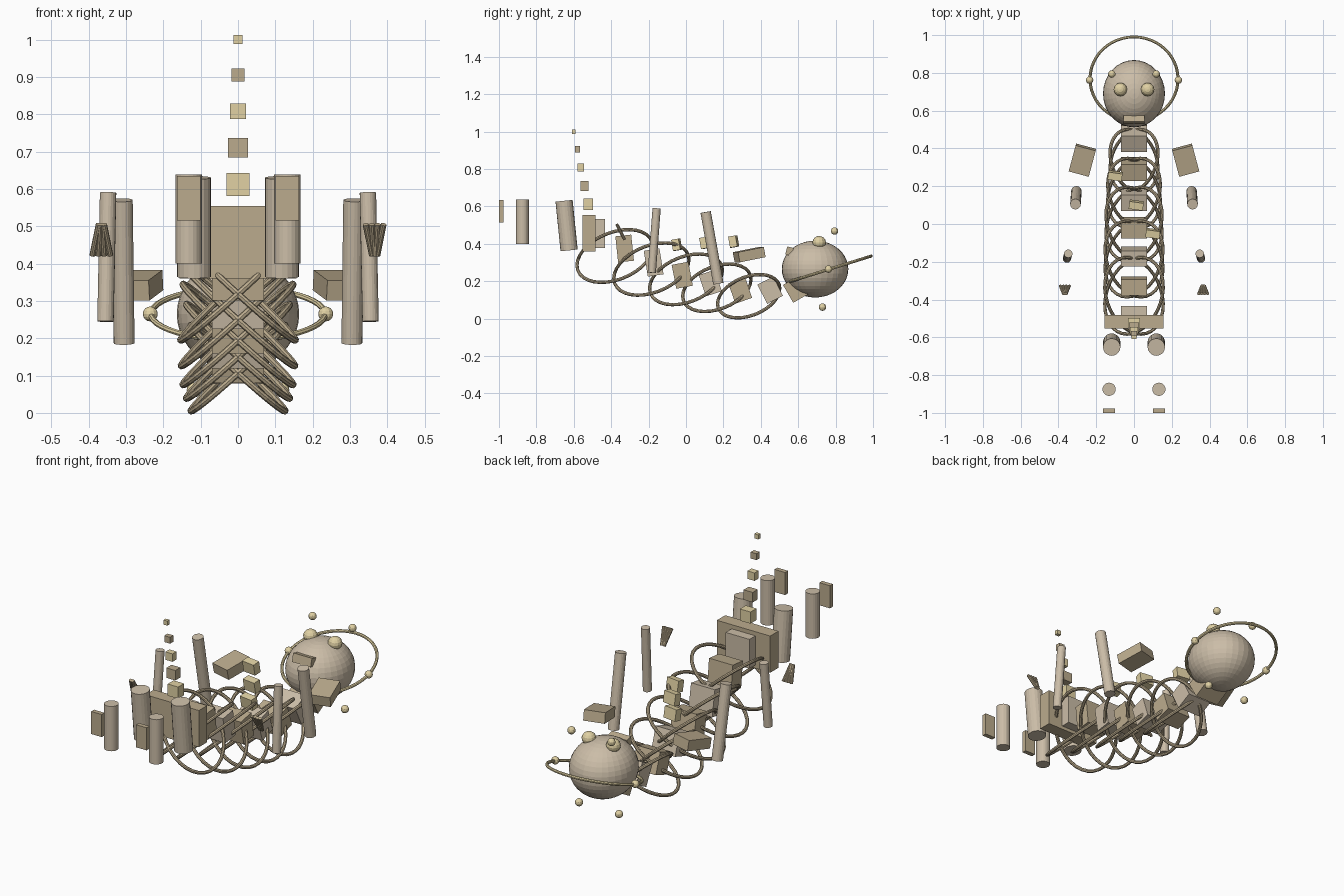
import bpy, math
from mathutils import Vector

if "Cube" in bpy.data.objects:
    bpy.data.objects.remove(bpy.data.objects["Cube"])


def material(name, rgb):
    m = bpy.data.materials.new(name)
    m.diffuse_color = (*rgb, 1)
    m.use_nodes = True
    m.node_tree.nodes["Principled BSDF"].inputs["Base Color"].default_value = m.diffuse_color
    return m


TAN = material("tan", (0.60, 0.51, 0.39))
BROWN = material("brown", (0.50, 0.41, 0.27))
GOLD = material("gold", (0.75, 0.64, 0.37))


def finish(name, mat):
    o = bpy.context.object
    o.name = name
    o.data.materials.append(mat)
    return o


def box(name, loc, size, mat, rot=(0, 0, 0)):
    bpy.ops.mesh.primitive_cube_add(size=1, location=loc, rotation=[math.radians(a) for a in rot])
    bpy.context.object.scale = size
    return finish(name, mat)


def ball(name, loc, size, mat, seg=12, rings=8):
    bpy.ops.mesh.primitive_uv_sphere_add(segments=seg, ring_count=rings, radius=1, location=loc)
    bpy.context.object.scale = size
    return finish(name, mat)


def rod(name, a, b, r, mat, sides=20):
    a, b = Vector(a), Vector(b)
    d = b - a
    bpy.ops.mesh.primitive_cylinder_add(vertices=sides, radius=r, depth=d.length, location=(a + b) / 2,
                                        rotation=d.to_track_quat('Z', 'Y').to_euler())
    return finish(name, mat)


def hoop(name, c, u, v, r, mat, n=32):
    # closed tube along the ellipse c + u cos t + v sin t
    cu = bpy.data.curves.new(name, 'CURVE')
    cu.dimensions = '3D'
    cu.bevel_depth = r
    cu.bevel_resolution = 2
    sp = cu.splines.new('POLY')
    sp.points.add(n - 1)
    for i, p in enumerate(sp.points):
        t = 2 * math.pi * i / n
        p.co = (*(Vector(c) + Vector(u) * math.cos(t) + Vector(v) * math.sin(t)), 1)
    sp.use_cyclic_u = True
    sp.use_smooth = False
    o = bpy.data.objects.new(name, cu)
    bpy.context.collection.objects.link(o)
    bpy.ops.object.select_all(action='DESELECT')
    o.select_set(True)
    bpy.context.view_layer.objects.active = o
    bpy.ops.object.convert(target='MESH')
    return finish(name, mat)


# Head, jaw, eyes
ball("head", (0, 0.69, 0.265), (0.164, 0.178, 0.152), TAN, 32, 20)
box("jaw", (0, 0.553, 0.36), (0.11, 0.035, 0.045), BROWN, (-15, 0, 0))
for s in (-1, 1):
    ball("eye", (s * 0.072, 0.712, 0.408), (0.036, 0.036, 0.034), GOLD)

# Halo with six beads
tilt = math.radians(17.4)
hoop("halo", (0, 0.768, 0.265), (0.233, 0, 0),
     (0, 0.233 * math.cos(tilt), 0.233 * math.sin(tilt)), 0.008, GOLD, 48)
for i in range(6):
    a = math.pi * i / 3
    ball("halo_bead", (0.235 * math.cos(a), 0.762 + 0.037 * math.sin(a), 0.265 + 0.235 * math.sin(a)),
         (0.02, 0.02, 0.02), GOLD)

# Spine: y, z, length, height, tilt
spine = [(0.585, 0.155, 0.09, 0.11, 30), (0.45, 0.152, 0.095, 0.115, 27), (0.29, 0.15, 0.095, 0.115, 19),
         (0.13, 0.19, 0.09, 0.12, 18), (-0.02, 0.232, 0.09, 0.13, 11), (-0.173, 0.30, 0.085, 0.14, 9),
         (-0.328, 0.375, 0.085, 0.14, 6)]
for i, (y, z, l, h, t) in enumerate(spine):
    box("vertebra", (0, y, z), (0.14, l, h), TAN if i % 2 else BROWN, (t, 0, 0))
box("sacrum", (0, -0.458, 0.455), (0.14, 0.05, 0.155), TAN)
box("pelvis", (0, -0.518, 0.457), (0.314, 0.07, 0.195), BROWN)

# Crossed rib hoops
for y, z, k in [(-0.38, 0.335, 1), (-0.185, 0.265, 0.99), (0, 0.21, 0.96), (0.165, 0.165, 0.9), (0.335, 0.12, 0.82)]:
    for s in (-1, 1):
        hoop("rib_hoop", (0, y, z), (s * 0.15 * k, 0, 0.132 * k),
             (s * 0.037 * k, 0.203 * k, 0.05 * k), 0.009, BROWN)

# Floating plates over the spine
for x, y, z, t in [(-0.1, 0.255, 0.412, 10), (0.012, 0.10, 0.405, 10), (0.1, -0.05, 0.395, 10)]:
    box("floating_plate", (x, y, z), (0.075, 0.04, 0.06), GOLD, (t, 0, -8))

# Tail cubes
for i, (y, z, w) in enumerate([(-0.522, 0.612, 0.062), (-0.543, 0.71, 0.053), (-0.563, 0.808, 0.042),
                               (-0.581, 0.905, 0.034), (-0.6, 1.0, 0.024)]):
    box("tail_cube", (0, y, z), (w, w * 0.8, w), BROWN if i % 2 else GOLD)

# Limbs
for s in (-1, 1):
    box("shoulder_plate", (s * 0.273, 0.338, 0.342), (0.11, 0.145, 0.055), BROWN, (11, 0, s * 15))
    rod("upper_arm", (s * 0.31, 0.105, 0.57), (s * 0.305, 0.173, 0.187), 0.028, TAN)
    rod("forearm", (s * 0.348, -0.157, 0.59), (s * 0.355, -0.183, 0.245), 0.022, TAN)
    rod("thigh", (s * 0.118, -0.652, 0.63), (s * 0.118, -0.625, 0.365), 0.046, TAN)
    rod("shin", (s * 0.132, -0.875, 0.638), (s * 0.132, -0.875, 0.40), 0.035, TAN)
    box("foot", (s * 0.132, -0.988, 0.575), (0.062, 0.024, 0.12), BROWN)
    # fingers fan down on the left hand, up on the right
    for i in range(4):
        f = (i - 1.5) * 0.016
        top, low = (f * 0.3, f) if s < 0 else (f, f * 0.3)
        rod("finger", (s * 0.366 + top, -0.37, 0.505), (s * 0.366 + low, -0.328, 0.422), 0.008, BROWN, 10)
